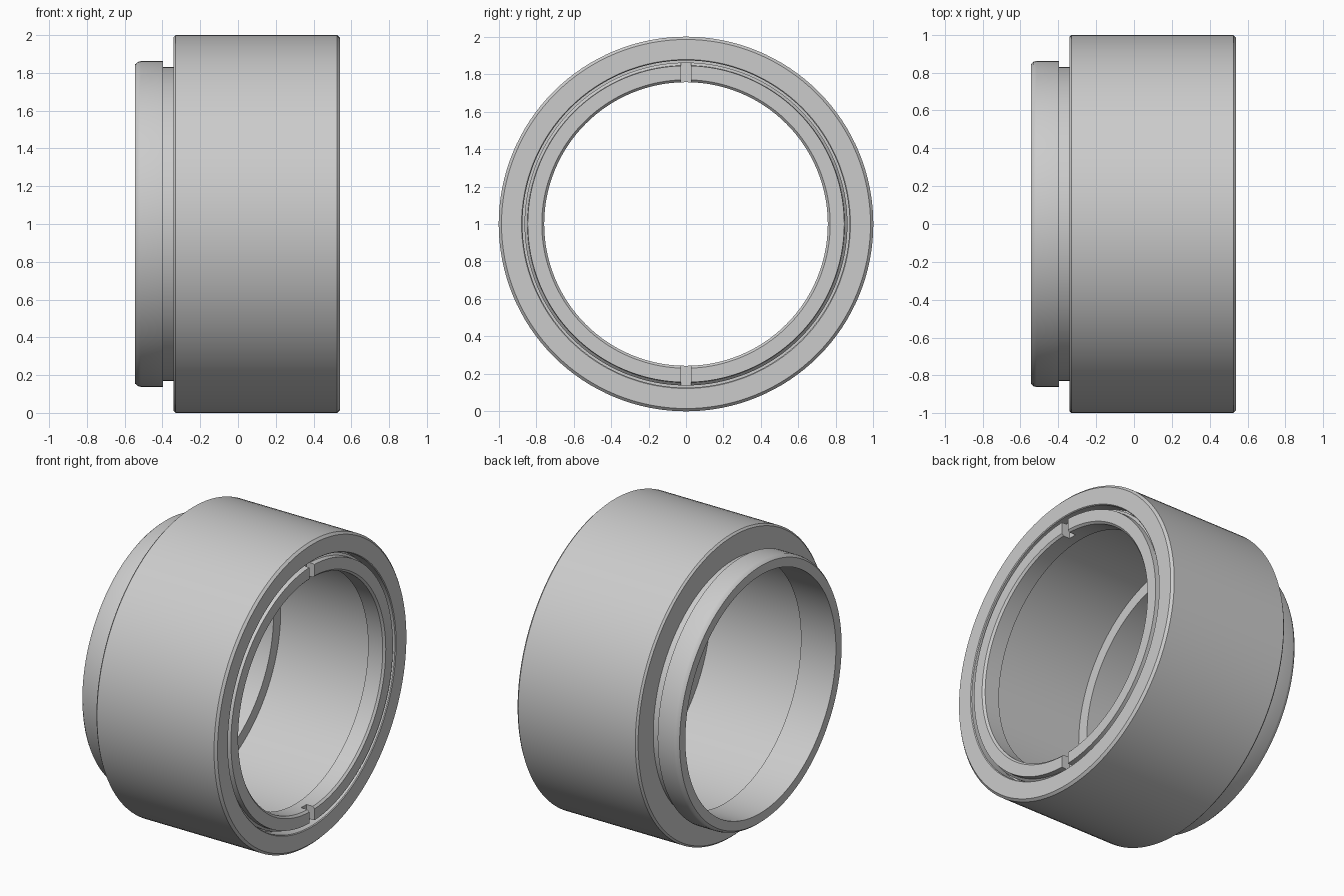
import bpy, bmesh, math

SEGMENTS = 128

if "Cube" in bpy.data.objects:
    bpy.data.objects.remove(bpy.data.objects["Cube"], do_unlink=True)

grey = bpy.data.materials.new("satin grey")
grey.use_nodes = True
colour = (0.6, 0.6, 0.6, 1)
grey.diffuse_color = colour
grey.node_tree.nodes["Principled BSDF"].inputs["Base Color"].default_value = colour


def lathe(name, profile):
    """Revolve a closed (x, radius) profile about the horizontal x axis."""
    bm = bmesh.new()
    rings = []
    for i in range(SEGMENTS):
        a = 2 * math.pi * i / SEGMENTS
        rings.append([bm.verts.new((x, r * math.sin(a), 1 + r * math.cos(a)))
                      for x, r in profile])
    n = len(profile)
    for i, ring in enumerate(rings):
        nxt = rings[(i + 1) % SEGMENTS]
        for j in range(n):
            k = (j + 1) % n
            bm.faces.new((ring[j], ring[k], nxt[k], nxt[j]))
    bmesh.ops.recalc_face_normals(bm, faces=bm.faces)
    mesh = bpy.data.meshes.new(name)
    bm.to_mesh(mesh)
    bm.free()
    mesh.materials.append(grey)
    obj = bpy.data.objects.new(name, mesh)
    bpy.context.collection.objects.link(obj)
    return obj


def activate(obj):
    bpy.ops.object.select_all(action="DESELECT")
    obj.select_set(True)
    bpy.context.view_layer.objects.active = obj


# Main sleeve: outer barrel, stepped neck, rounded lip and stepped bore
sleeve = lathe("adapter_sleeve", [
    (0.54, 0.985), (0.525, 1.0), (-0.33, 1.0), (-0.342, 0.988),
    (-0.342, 0.83), (-0.397, 0.83), (-0.397, 0.862), (-0.515, 0.862),
    (-0.53, 0.858), (-0.545, 0.845), (-0.545, 0.785),
    (-0.29, 0.785), (-0.29, 0.86), (0.45, 0.86), (0.45, 0.873),
    (0.535, 0.873), (0.54, 0.878)])

# Retaining ring seated in the open end, with a stepped outer edge
ring = lathe("retaining_ring", [
    (0.54, 0.77), (0.54, 0.845), (0.505, 0.847), (0.49, 0.862),
    (0.42, 0.862), (0.42, 0.757), (0.527, 0.757)])

# Spanner slots at the top and bottom of the ring
for side in (1, -1):
    bpy.ops.mesh.primitive_cube_add(size=1, location=(0.54, 0, 1 + side * 0.815))
    cutter = bpy.context.object
    cutter.name = "slot_cutter"
    cutter.scale = (0.12, 0.055, 0.2)
    cutter.hide_render = True
    activate(ring)
    cut = ring.modifiers.new("slot", "BOOLEAN")
    cut.operation = "DIFFERENCE"
    cut.solver = "EXACT"
    cut.object = cutter
    bpy.ops.object.modifier_apply(modifier=cut.name)
    bpy.data.objects.remove(cutter, do_unlink=True)

for obj in (sleeve, ring):
    activate(obj)
    bpy.ops.object.shade_smooth_by_angle(angle=math.radians(28))
